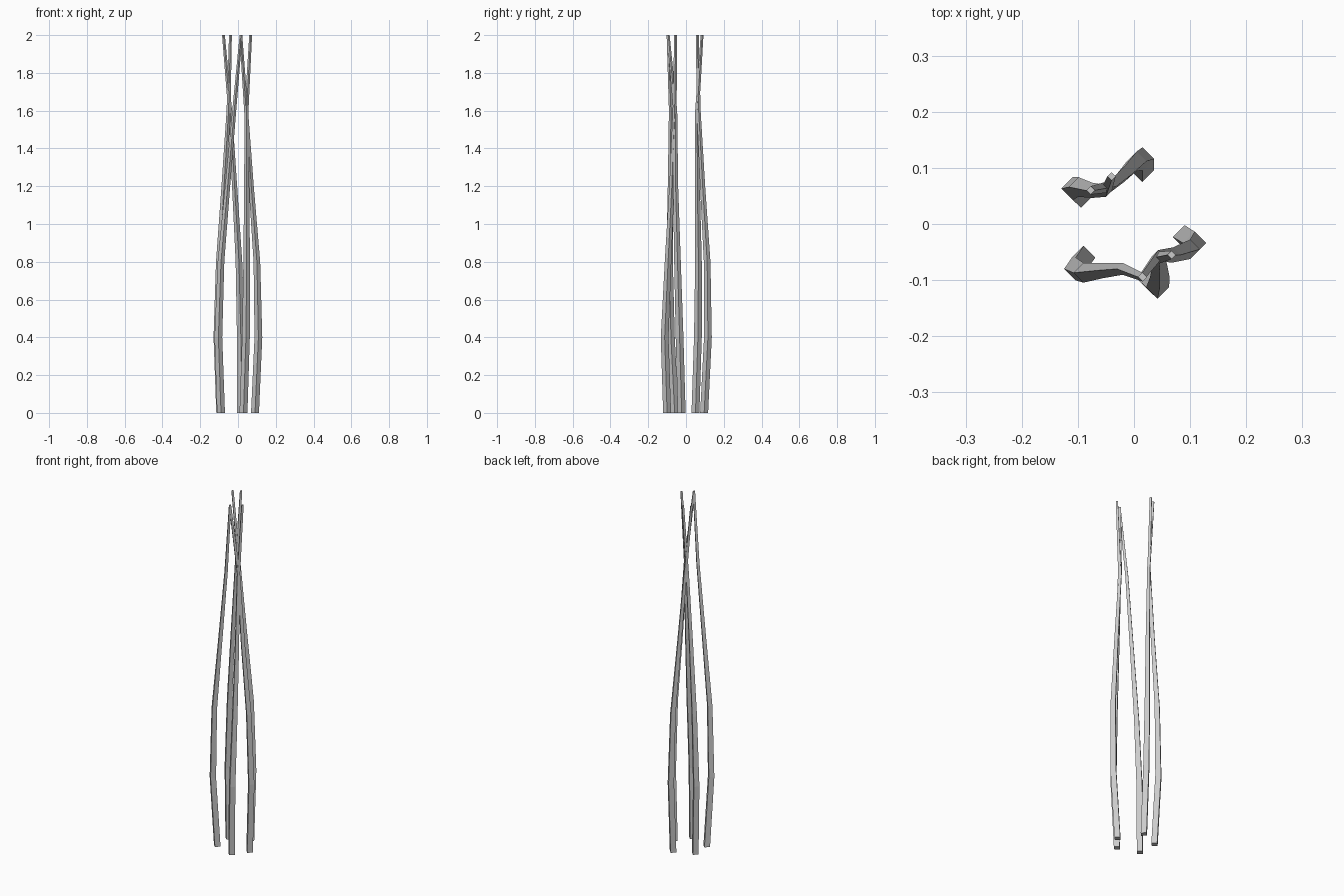
import bpy, bmesh
from math import cos, sin, pi

if "Cube" in bpy.data.objects:
    bpy.data.objects.remove(bpy.data.objects["Cube"])

# Ring heights and half-diagonals shared by all stems (square section, tapering)
HEIGHTS = [0.0, 0.4, 0.8, 1.2, 1.6, 2.0]
RADII = [0.021, 0.0205, 0.0175, 0.0135, 0.0105, 0.0075]

# Centre line (x, y) of each stem at the ring heights
STEMS = {
    "stem_back_left": [(-.094, .05), (-.109, .063), (-.099, .066), (-.074, .06), (-.05, .059), (-.04, .085)],
    "stem_back_right": [(.015, .096), (.015, .116), (.005, .112), (-.018, .088), (-.042, .067), (-.077, .06)],
    "stem_front_left": [(-.09, -.06), (-.104, -.08), (-.09, -.087), (-.055, -.083), (-.02, -.08), (.016, -.095)],
    "stem_right": [(.09, -.023), (.108, -.034), (.1, -.045), (.07, -.055), (.043, -.057), (.015, -.094)],
    "stem_front": [(.029, -.1), (.042, -.113), (.046, -.095), (.046, -.075), (.045, -.06), (.067, -.055)],
}


def make_stem(name, path, sides=4):
    bm = bmesh.new()
    rings = []
    for (x, y), z, r in zip(path, HEIGHTS, RADII):
        rings.append([bm.verts.new((x + r * cos(2 * pi * i / sides),
                                    y + r * sin(2 * pi * i / sides), z))
                      for i in range(sides)])
    for a, b in zip(rings, rings[1:]):
        for i in range(sides):
            j = (i + 1) % sides
            bm.faces.new((a[i], a[j], b[j], b[i]))
    # End caps
    bm.faces.new(rings[0][::-1])
    bm.faces.new(rings[-1])
    mesh = bpy.data.meshes.new(name)
    bm.to_mesh(mesh)
    bm.free()
    bpy.context.collection.objects.link(bpy.data.objects.new(name, mesh))


# Five bent stems
for name, path in STEMS.items():
    make_stem(name, path)
